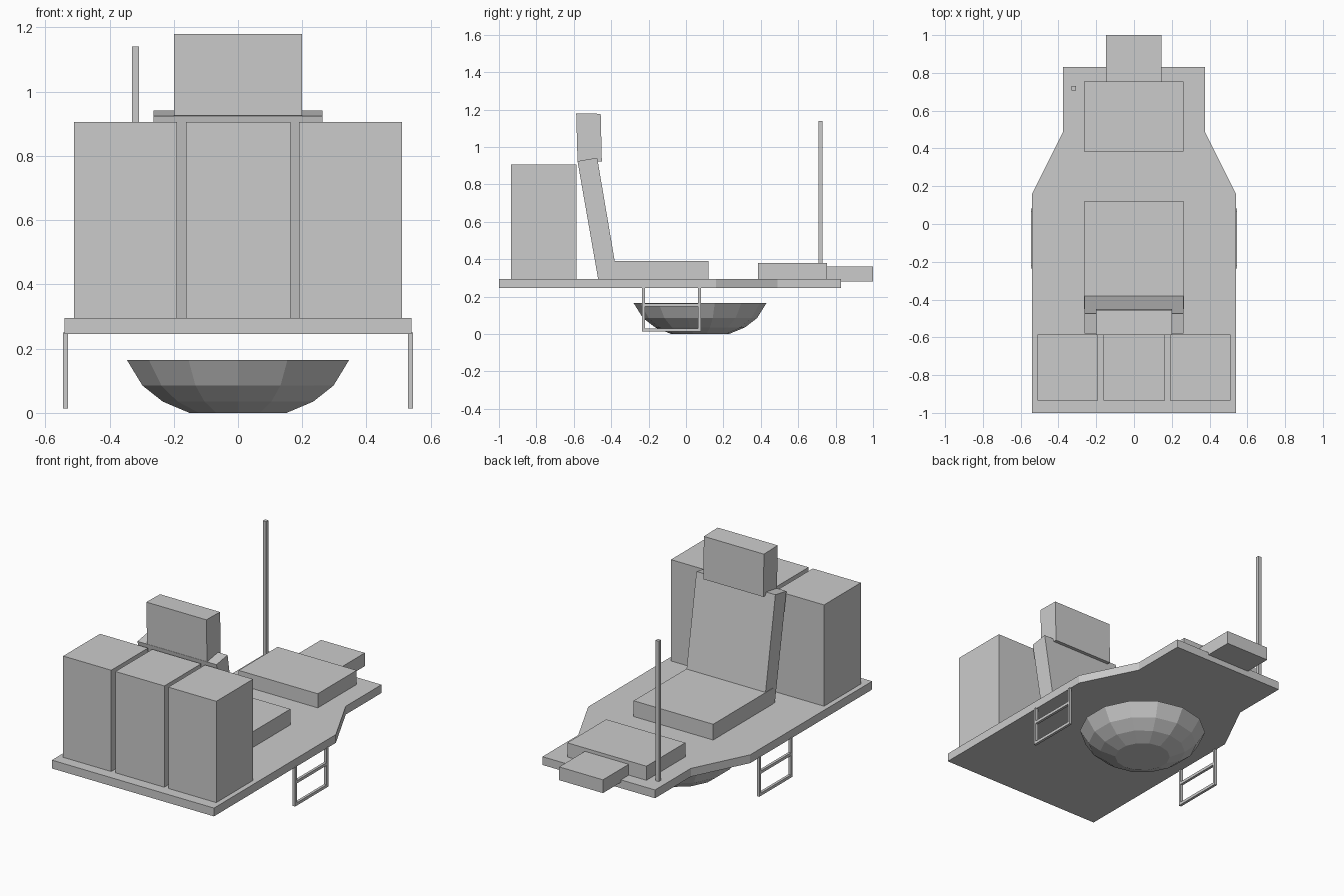
import bpy
import math

cube = bpy.data.objects.get("Cube")
if cube:
    bpy.data.objects.remove(cube, do_unlink=True)

grey = bpy.data.materials.new("plain grey")
grey.use_nodes = True
COLOR = (0.6, 0.6, 0.6, 1)
grey.diffuse_color = COLOR
grey.node_tree.nodes["Principled BSDF"].inputs["Base Color"].default_value = COLOR


def add_mesh(name, verts, faces):
    mesh = bpy.data.meshes.new(name)
    mesh.from_pydata(verts, [], faces)
    mesh.materials.append(grey)
    obj = bpy.data.objects.new(name, mesh)
    bpy.context.collection.objects.link(obj)
    return obj


def loft(name, rings):
    """Skin a stack of equal closed rings and cap both ends."""
    n = len(rings[0])
    verts = [p for ring in rings for p in ring]
    faces = [tuple(reversed(range(n))), tuple(range(len(verts) - n, len(verts)))]
    for r in range(len(rings) - 1):
        for i in range(n):
            j = (i + 1) % n
            faces.append((r * n + i, r * n + j, (r + 1) * n + j, (r + 1) * n + i))
    return add_mesh(name, verts, faces)


def box(name, x, y, z):
    corners = [(x[0], y[0]), (x[1], y[0]), (x[1], y[1]), (x[0], y[1])]
    return loft(name, [[(a, b, h) for a, b in corners] for h in z])


def side_profile(name, half_width, points):
    """Extrude a y-z outline across x."""
    return loft(name, [[(x, y, z) for y, z in points] for x in (-half_width, half_width)])


# Deck with a narrowed rear
DECK = 0.295
half = [(0.54, -1), (0.54, 0.16), (0.375, 0.49), (0.375, 0.83)]
outline = half + [(-x, y) for x, y in reversed(half)]
loft("deck", [[(x, y, z) for x, y in outline] for z in (0.245, DECK)])

# Row of three tall lockers
for label, x in (("right", (-0.51, -0.19)), ("middle", (-0.162, 0.164)), ("left", (0.19, 0.51))):
    box(label + "_locker", x, (-0.935, -0.585), (DECK, 0.905))

# Seat, leaning backrest and headrest
box("seat", (-0.265, 0.265), (-0.45, 0.12), (DECK, 0.39))
side_profile("backrest", 0.263, [(-0.47, DECK), (-0.365, DECK), (-0.475, 0.942), (-0.58, 0.924)])
side_profile("headrest", 0.2, [(-0.58, 0.925), (-0.45, 0.922), (-0.456, 1.177), (-0.587, 1.18)])

# Rear platform, step and mast
box("rear_platform", (-0.265, 0.262), (0.385, 0.755), (DECK, 0.38))
box("rear_step", (-0.147, 0.145), (0.75, 1), (0.28, 0.36))
box("mast", (-0.33, -0.308), (0.708, 0.73), (DECK, 1.14))

# Side ladders
for label, s in (("right", -1), ("left", 1)):
    x = sorted((s * 0.529, s * 0.545))
    for end, y in (("front", -0.235), ("rear", 0.065)):
        box(f"{label}_ladder_{end}_rail", x, (y, y + 0.016), (0.013, 0.25))
    for part, z in (("lower", 0.013), ("upper", 0.146)):
        box(f"{label}_ladder_{part}_rung", x, (-0.22, 0.066), (z, z + 0.017))

# Faceted bowl under the deck
SIDES = 14
bowl = [(0.155, 0), (0.24, 0.035), (0.305, 0.085), (0.355, 0.165)]
rings = []
for r, z in bowl:
    angles = [math.pi / 2 + 2 * math.pi * i / SIDES for i in range(SIDES)]
    rings.append([(r * math.cos(a), 0.075 + r * math.sin(a), z) for a in angles])
loft("bowl", rings)
